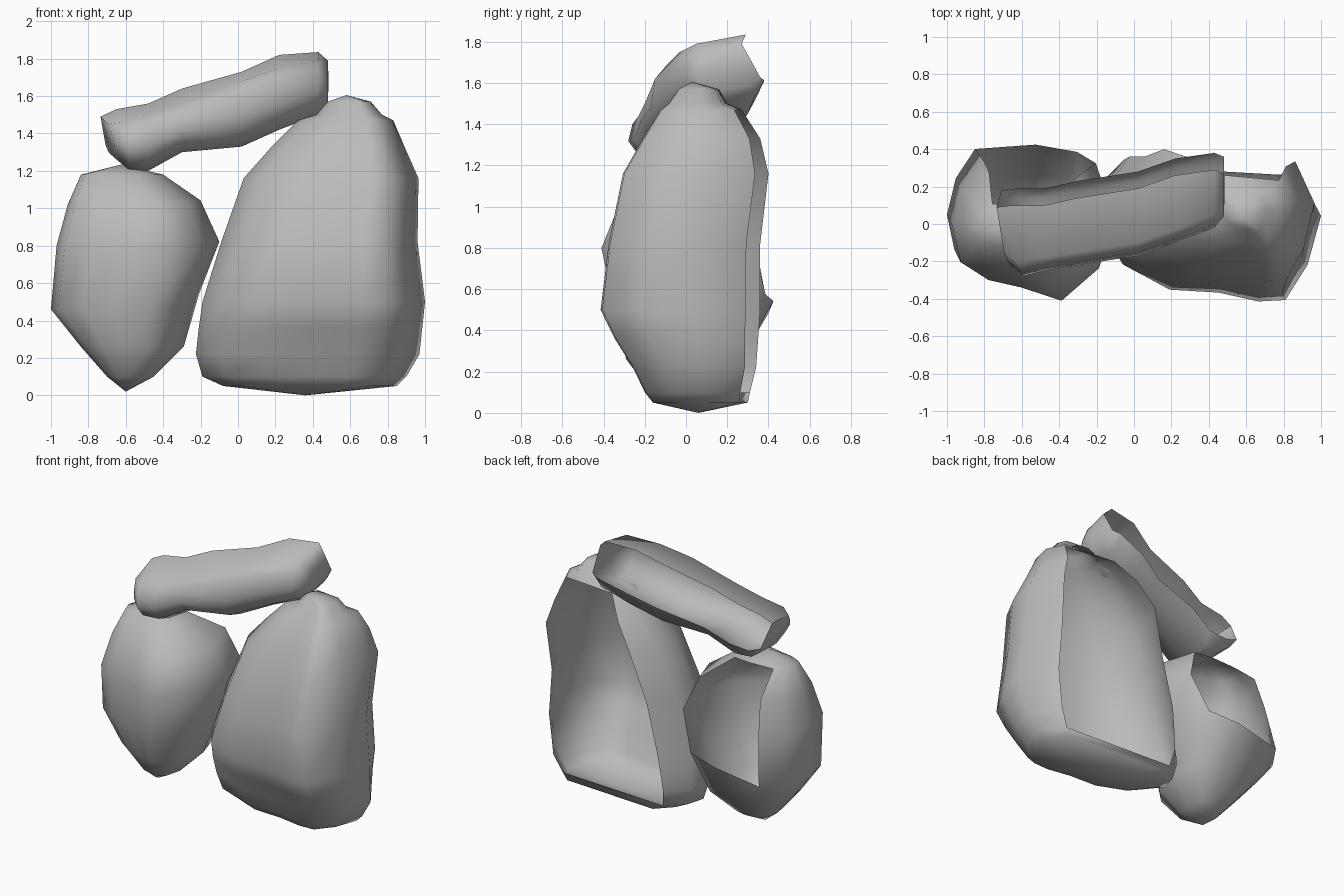
import bpy, bmesh, math
from mathutils import Vector

cube = bpy.data.objects.get("Cube")
if cube:
    bpy.data.objects.remove(cube)

stone = bpy.data.materials.new("grey stone")
stone.use_nodes = True
GREY = (0.5, 0.5, 0.5, 1)
stone.diffuse_color = GREY
stone.node_tree.nodes["Principled BSDF"].inputs["Base Color"].default_value = GREY


def shell(name, rings, start, end, skip):
    """Skin rings of points, fan both ends to a tip, leave skipped faces open."""
    bm = bmesh.new()
    rows = [[bm.verts.new(p) for p in ring] for ring in rings]
    n = len(rows[0])
    for r, (a, b) in enumerate(zip(rows, rows[1:])):
        for i in range(n):
            j = (i + 1) % n
            if not skip(r, i):
                bm.faces.new((a[i], a[j], b[j], b[i]))
    for r, ring, tip in ((-1, rows[0], start), (len(rows) - 1, rows[-1], end)):
        t = bm.verts.new(tip)
        for i in range(n):
            j = (i + 1) % n
            bm.faces.new((ring[j], ring[i], t) if r < 0 else (ring[i], ring[j], t))
    mesh = bpy.data.meshes.new(name)
    bm.to_mesh(mesh)
    bm.free()
    mesh.materials.append(stone)
    ob = bpy.data.objects.new(name, mesh)
    bpy.context.collection.objects.link(ob)
    bpy.ops.object.select_all(action="DESELECT")
    ob.select_set(True)
    bpy.context.view_layer.objects.active = ob
    bpy.ops.object.shade_smooth_by_angle(angle=math.radians(62))


def plan_rings(plan, levels):
    """Fit a unit plan outline into each level's x and y limits, tilted up at back left."""
    return [[Vector((xl + u * (xr - xl), yf + v * (yb - yf), z + tilt * u * v))
             for u, v in plan] for z, xl, xr, yf, yb, tilt in levels]


# Large boulder: hollow, open along its back between the base and the crown
big_plan = [(.14, 1), (.03, .78), (0, .55), (.11, .27), (.32, .1), (.54, .08),
            (.72, .02), (.84, .03), (.94, .27), (1, .6), (.89, .91)]
big_levels = [(.05, -.08, .85, -.17, .3, 0), (.1, -.19, .9, -.21, .31, 0),
              (.22, -.225, .97, -.27, .34, 0), (.36, -.21, .985, -.36, .35, 0),
              (.5, -.19, 1, -.43, .36, 0),
              (.82, -.09, .96, -.39, .36, 0), (1.16, .03, .965, -.32, .4, 0),
              (1.33, .18, .89, -.22, .36, 0), (1.47, .32, .83, -.13, .27, 0),
              (1.5, .42, .77, -.09, .2, 0), (1.57, .48, .71, -.04, .16, 0)]
big_back = len(big_plan) - 1
shell("large_boulder", plan_rings(big_plan, big_levels), (.36, .06, 0), (.58, .03, 1.605),
      lambda r, i: i == big_back and 1 <= r < 8)

# Small boulder: hollow, open on the upper back
small_plan = [(.6, .98), (.19, .95), (.06, .75), (0, .5), (.05, .26), (.22, .14),
              (.42, .09), (.67, 0), (.9, .22), (1, .55), (.88, .93)]
small_levels = [(.1, -.7, -.45, -.17, .13, 0), (.26, -.84, -.29, -.29, .28, 0),
                (.46, -1, -.21, -.34, .44, .14), (.8, -.97, -.1, -.41, .38, .04),
                (1.02, -.91, -.2, -.32, .31, .04), (1.18, -.84, -.4, -.16, .12, 0)]
small_back = len(small_plan) - 1
shell("small_boulder", plan_rings(small_plan, small_levels), (-.6, -.03, .02),
      (-.62, -.03, 1.235), lambda r, i: r >= 2 and i in (0, small_back))

# Leaning slab: sections along its length, open along the back
# x, front y, back y, front top z, back top z, bottom z, lean of the section
slab_sections = [(-.735, -.22, .09, 1.44, 1.49, 1.27, .25),
                 (-.65, -.28, .1, 1.45, 1.53, 1.21, .15),
                 (-.48, -.25, .1, 1.49, 1.56, 1.2, 0), (-.3, -.22, .14, 1.55, 1.64, 1.3, 0),
                 (.02, -.17, .19, 1.67, 1.73, 1.33, 0), (.22, -.1, .26, 1.74, 1.82, 1.42, 0),
                 (.43, -.02, .29, 1.78, 1.835, 1.5, 0), (.48, .04, .27, 1.73, 1.79, 1.56, 0)]
slab = []
for x, yf, yb, zf, zb, zl, lean in slab_sections:
    h = zf - zl
    section = [(yb, zb), (yf + .07, zf + .01), (yf + .02, zf - .05), (yf, zl + .45 * h),
               (yf + .05, zl + .04), ((yf + yb) / 2, zl), (yb + .04, zl + .03),
               (yb + .09, zl + .4 * h)]
    slab.append([(x + lean * (zb - z + (yb - y) / 2), y, z) for y, z in section])
shell("leaning_slab", slab, (-.7, -.05, 1.4), (.485, .16, 1.68), lambda r, i: i == 7)
